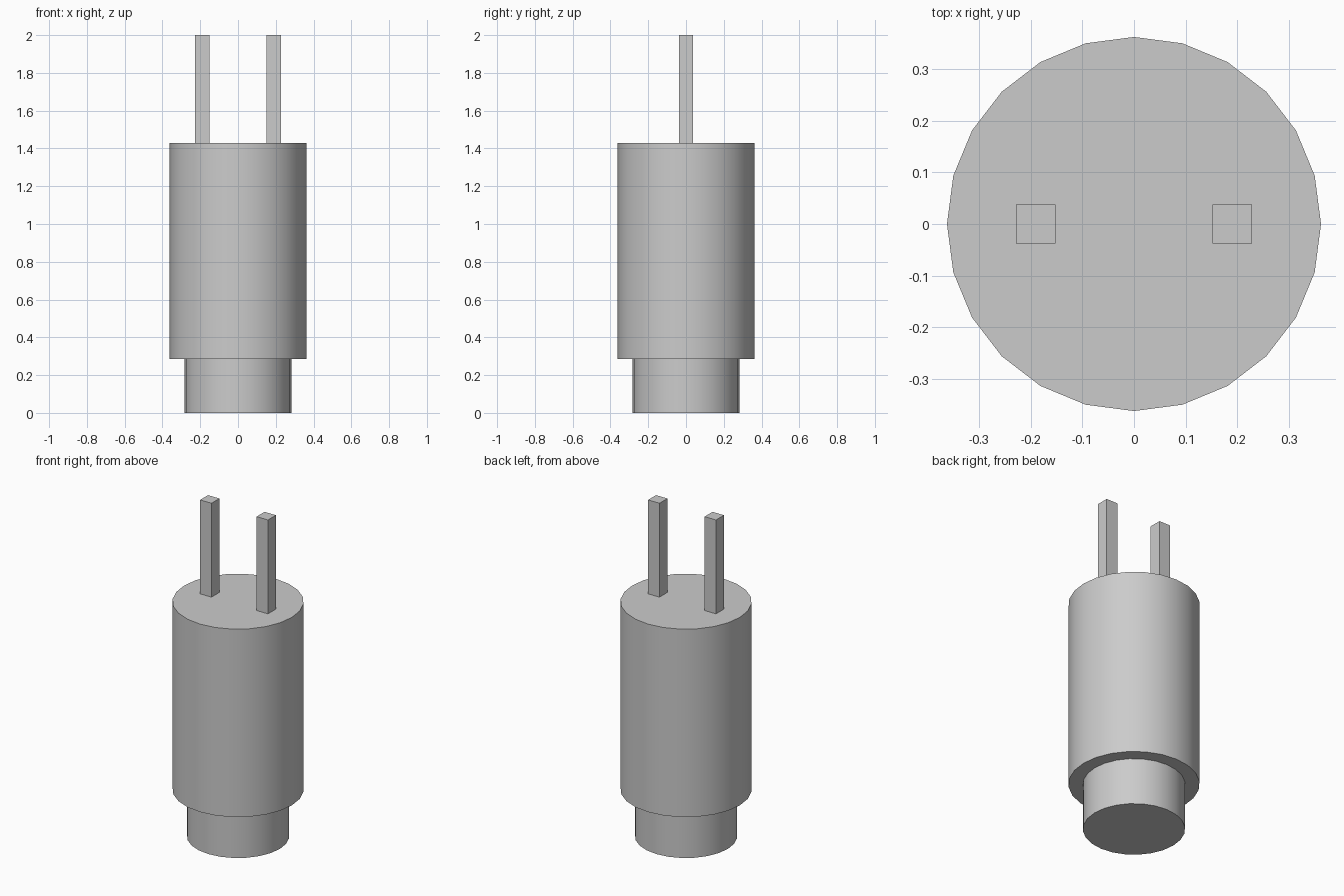
import bpy
import math

cube = bpy.data.objects.get("Cube")
if cube:
    bpy.data.objects.remove(cube, do_unlink=True)

# One plain grey for the whole model
grey = bpy.data.materials.new("grey")
grey.use_nodes = True
colour = (0.6, 0.6, 0.6, 1)
grey.diffuse_color = colour
grey.node_tree.nodes["Principled BSDF"].inputs["Base Color"].default_value = colour

BASE_TOP = 0.286
BODY_TOP = 1.429
PIN_TOP = 2.0


def finish(name):
    obj = bpy.context.object
    obj.name = name
    obj.data.materials.append(grey)
    return obj


def cylinder(name, radius, bottom, top):
    bpy.ops.mesh.primitive_cylinder_add(
        vertices=24, radius=radius, depth=top - bottom,
        location=(0, 0, (bottom + top) / 2))
    bpy.ops.object.shade_smooth_by_angle(angle=math.radians(30))
    return finish(name)


def pin(name, x):
    bpy.ops.mesh.primitive_cube_add(
        size=1, location=(x, 0, (BODY_TOP + PIN_TOP) / 2))
    bpy.context.object.scale = (0.076, 0.076, PIN_TOP - BODY_TOP)
    bpy.ops.object.transform_apply(location=False, rotation=False, scale=True)
    return finish(name)


# Narrow foot, wide body, and two square pins
cylinder("base", 0.282, 0, BASE_TOP)
cylinder("body", 0.362, BASE_TOP, BODY_TOP)
for side, sign in (("left", 1), ("right", -1)):
    pin(side + "_pin", sign * 0.19)
